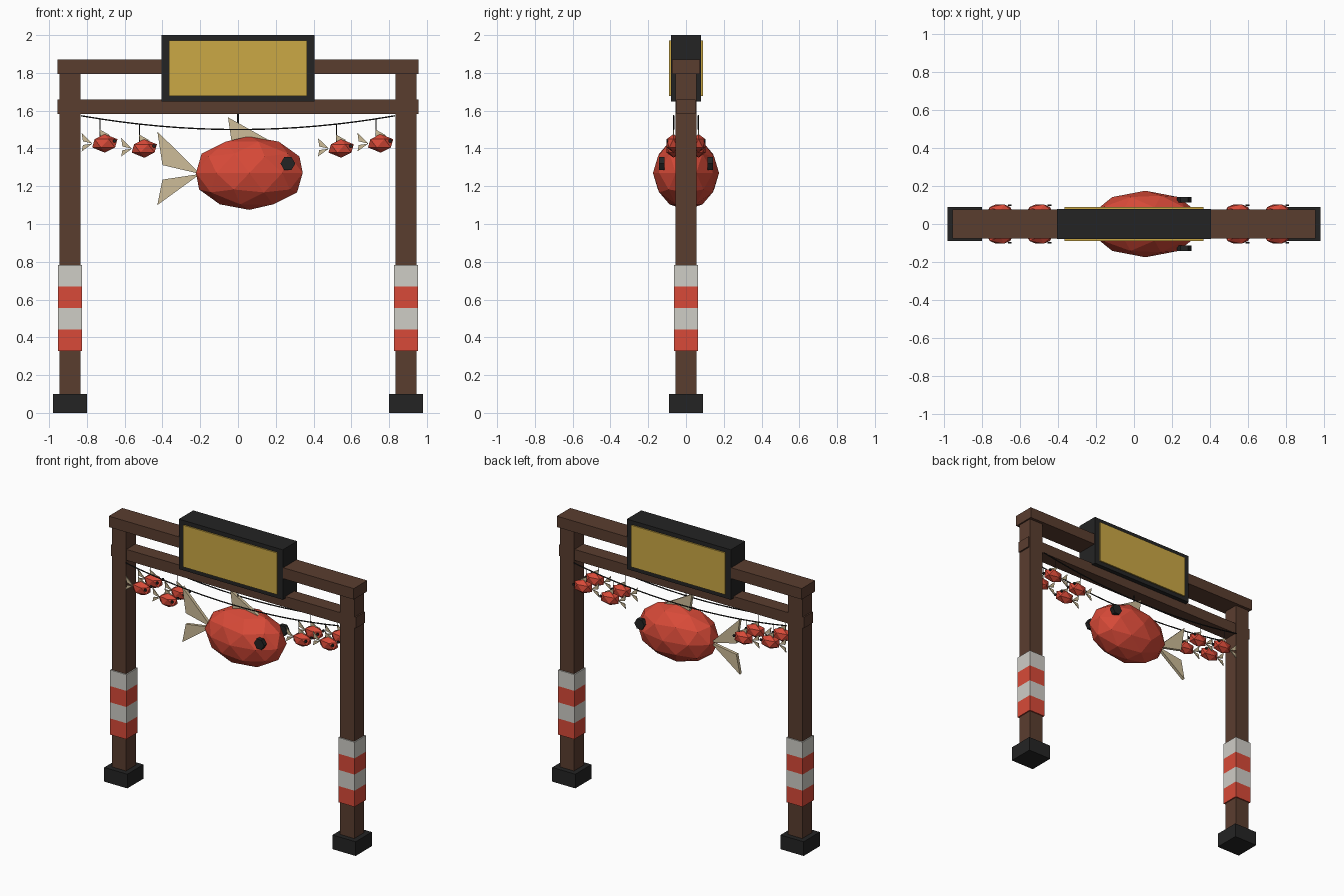
import bpy, math
from mathutils import Vector

if "Cube" in bpy.data.objects:
    bpy.data.objects.remove(bpy.data.objects["Cube"])


def material(name, hex_code):
    rgb = [int(hex_code[i:i + 2], 16) / 255 for i in (0, 2, 4)]
    lin = [c / 12.92 if c <= 0.04045 else ((c + 0.055) / 1.055) ** 2.4 for c in rgb]
    m = bpy.data.materials.new(name)
    m.diffuse_color = (*lin, 1)
    m.use_nodes = True
    m.node_tree.nodes["Principled BSDF"].inputs["Base Color"].default_value = m.diffuse_color
    return m


BROWN = material("brown wood", "5A3D2F")
BLACK = material("black", "242424")
RED = material("red", "D84A38")
WHITE = material("white", "CFCDC6")
GOLD = material("gold", "CBA845")
TAN = material("tan", "CDBC98")


def finish(ob, name, mat):
    ob.name = name
    ob.data.materials.clear()
    ob.data.materials.append(mat)
    return ob


def box(name, mat, x, y, z):
    """Box from (min, max) ranges."""
    r = (x, y, z)
    verts = [(x[i], y[j], z[k]) for i in (0, 1) for j in (0, 1) for k in (0, 1)]
    faces = [(0, 1, 3, 2), (4, 6, 7, 5), (0, 4, 5, 1), (2, 3, 7, 6), (0, 2, 6, 4), (1, 5, 7, 3)]
    me = bpy.data.meshes.new(name)
    me.from_pydata(verts, [], faces)
    ob = bpy.data.objects.new(name, me)
    bpy.context.collection.objects.link(ob)
    return finish(ob, name, mat)


def fin(name, pts, y, thick):
    """Triangular plate in the xz plane."""
    n = len(pts)
    verts = [(p[0], y + s * thick / 2, p[1]) for s in (-1, 1) for p in pts]
    faces = [tuple(range(n)), tuple(reversed(range(n, 2 * n)))]
    faces += [((i + 1) % n, i, i + n, (i + 1) % n + n) for i in range(n)]
    me = bpy.data.meshes.new(name)
    me.from_pydata(verts, [], faces)
    area = sum(pts[i][0] * pts[(i + 1) % n][1] - pts[(i + 1) % n][0] * pts[i][1] for i in range(n))
    if area < 0:
        me.flip_normals()
    ob = bpy.data.objects.new(name, me)
    bpy.context.collection.objects.link(ob)
    return finish(ob, name, TAN)


def cord(name, points, radius):
    """Round cord along a polyline."""
    cu = bpy.data.curves.new(name, 'CURVE')
    cu.dimensions = '3D'
    cu.bevel_depth = radius
    cu.bevel_resolution = 1
    cu.use_fill_caps = True
    sp = cu.splines.new('POLY')
    sp.points.add(len(points) - 1)
    for p, co in zip(sp.points, points):
        p.co = (*co, 1)
    ob = bpy.data.objects.new(name, cu)
    bpy.context.collection.objects.link(ob)
    return finish(ob, name, BLACK)


def fish(name, centre, s, subdivisions):
    """Faceted fish facing +x; s scales the large fish."""
    cx, cy, cz = centre
    bpy.ops.mesh.primitive_ico_sphere_add(subdivisions=subdivisions, radius=1, location=centre)
    body = bpy.context.object
    body.scale = (0.297 * s, 0.175 * s, 0.195 * s)
    finish(body, name + "_body", RED)
    shapes = {
        "tail_upper": [(-0.26, -0.005), (-0.487, 0.22), (-0.46, 0.042)],
        "tail_lower": [(-0.26, -0.005), (-0.46, -0.035), (-0.487, -0.17)],
        "dorsal_fin": [(-0.113, 0.295), (-0.09, 0.14), (0.11, 0.17)],
    }
    for part, pts in shapes.items():
        fin(f"{name}_{part}", [(cx + a * s, cz + b * s) for a, b in pts], cy, 0.022 * s)
    for side in (-1, 1):
        bpy.ops.mesh.primitive_cylinder_add(
            vertices=6, radius=0.039 * s, depth=0.03 * s,
            location=(cx + 0.204 * s, cy + side * 0.128 * s, cz + 0.05 * s),
            rotation=(math.pi / 2, 0, 0))
        eye = finish(bpy.context.object, name + "_eye", BLACK)
        eye.rotation_euler = (math.pi / 2, math.pi / 6, 0)


# Posts with feet and striped bands
for sx, tag in ((-1, "left"), (1, "right")):
    c = sx * 0.89
    box(tag + "_post", BROWN, (c - .055, c + .055), (-.055, .055), (0.05, 1.8))
    box(tag + "_foot", BLACK, (c - .09, c + .09), (-.09, .09), (0, 0.1))
    for i in range(4):
        z = 0.328 + i * 0.114
        box(f"{tag}_stripe_{i}", (RED, WHITE)[i % 2], (c - .063, c + .063), (-.063, .063), (z, z + 0.114))

# Cross beams
box("top_beam", BROWN, (-.955, .955), (-.075, .075), (1.795, 1.872))
box("lower_beam", BROWN, (-.955, .955), (-.05, .05), (1.583, 1.66))

# Sign box with a blank panel on both sides
box("sign_box", BLACK, (-.405, .405), (-.08, .08), (1.648, 2.0))
for sy in (-1, 1):
    y = sorted((sy * 0.08, sy * 0.0895))
    box("sign_panel", GOLD, (-.365, .365), y, (1.677, 1.971))

# Large hanging fish
fish("large_fish", (0.06, 0, 1.27), 1.0, 2)
cord("large_fish_cord", [(0, 0, 1.6), (0, 0, 1.44)], 0.005)


# Sagging ropes with small fish, front and back
def sag(x):
    return 1.5 + 0.073 * (x / 0.83) ** 2


for sy in (-1, 1):
    y = sy * 0.066
    cord("sagging_rope", [(-.83 + 1.66 * i / 16, y, sag(-.83 + 1.66 * i / 16)) for i in range(17)], 0.004)
    for x, z in ((-.73, 1.427), (-.521, 1.4), (.521, 1.4), (.73, 1.427)):
        fish("small_fish", (x + 0.025, y, z), 0.252, 1)
        cord("small_fish_cord", [(x, y, sag(x)), (x, y, z + 0.035)], 0.002)
